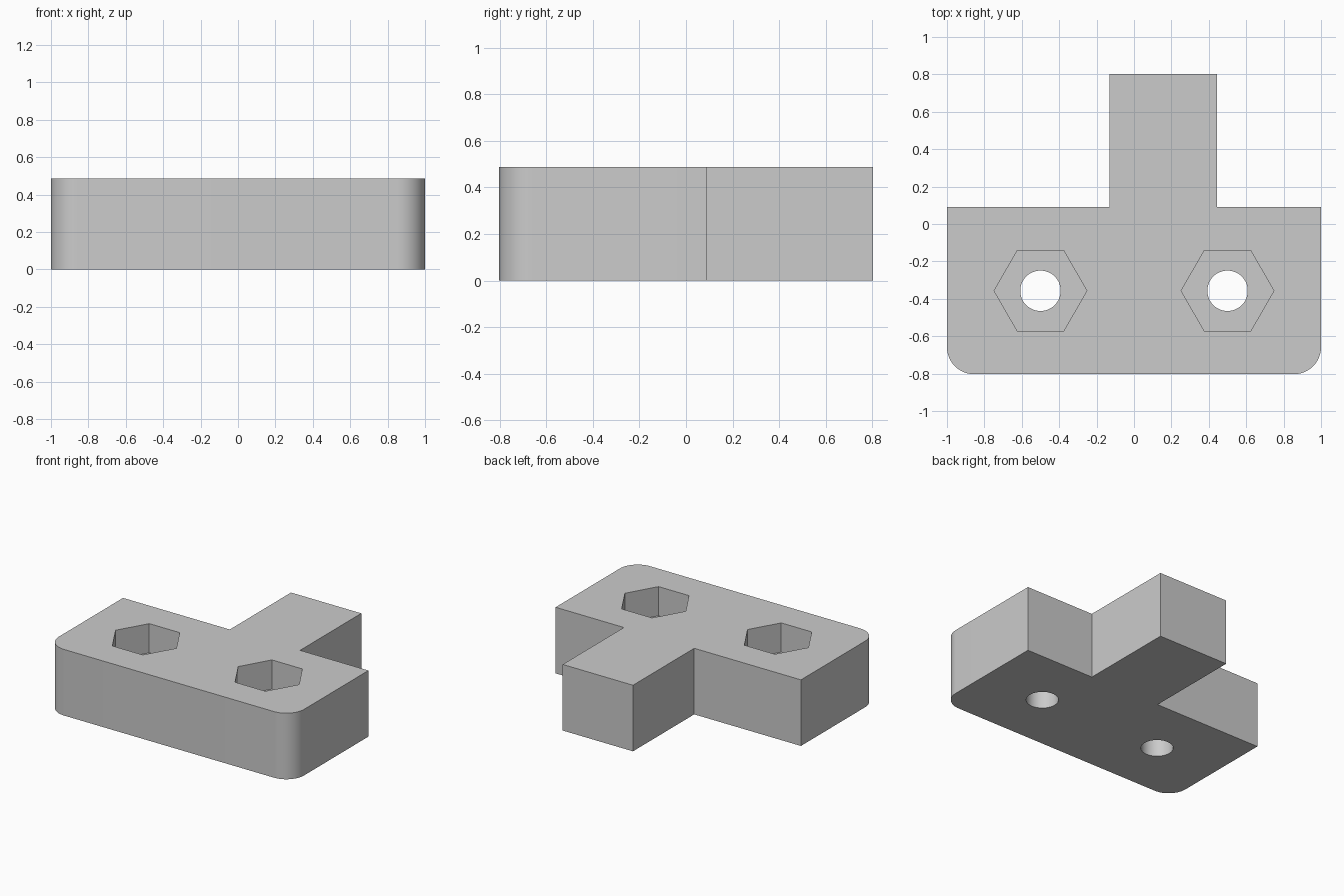
import bpy
import bmesh
import math

if "Cube" in bpy.data.objects:
    bpy.data.objects.remove(bpy.data.objects["Cube"], do_unlink=True)

HEIGHT = 0.487
POCKET_DEPTH = 0.215
FRONT, SHOULDER, BACK = -0.803, 0.09, 0.803
ARM_LEFT, ARM_RIGHT = -0.13, 0.443
CORNER = 0.145
HOLE_Y = -0.357

# Grey plastic
grey = bpy.data.materials.new("grey")
grey.use_nodes = True
grey.diffuse_color = (0.6, 0.6, 0.6, 1)
grey.node_tree.nodes["Principled BSDF"].inputs["Base Color"].default_value = (0.6, 0.6, 0.6, 1)


def arc(cx, cy, start, steps=12):
    """Quarter circle of profile points, counter-clockwise from start degrees."""
    angles = [math.radians(start + 90 * i / steps) for i in range(steps + 1)]
    return [(cx + CORNER * math.cos(a), cy + CORNER * math.sin(a)) for a in angles]


def prism(name, outline, bottom, top):
    """Extrude a flat outline upward into a solid."""
    bm = bmesh.new()
    face = bm.faces.new([bm.verts.new((x, y, bottom)) for x, y in outline])
    result = bmesh.ops.extrude_face_region(bm, geom=[face])
    verts = [v for v in result["geom"] if isinstance(v, bmesh.types.BMVert)]
    bmesh.ops.translate(bm, verts=verts, vec=(0, 0, top - bottom))
    bmesh.ops.recalc_face_normals(bm, faces=bm.faces)
    mesh = bpy.data.meshes.new(name)
    bm.to_mesh(mesh)
    bm.free()
    mesh.materials.append(grey)
    obj = bpy.data.objects.new(name, mesh)
    bpy.context.collection.objects.link(obj)
    return obj


def polygon(cx, cy, radius, sides):
    return [(cx + radius * math.cos(math.tau * i / sides),
             cy + radius * math.sin(math.tau * i / sides)) for i in range(sides)]


def cut(target, cutter):
    """Subtract the cutter from the target and discard it."""
    cutter.hide_render = True
    mod = target.modifiers.new("cut", "BOOLEAN")
    mod.operation = "DIFFERENCE"
    mod.solver = "EXACT"
    mod.object = cutter
    bpy.context.view_layer.objects.active = target
    bpy.ops.object.modifier_apply(modifier=mod.name)
    bpy.data.objects.remove(cutter, do_unlink=True)


# T-shaped bracket with two rounded front corners
outline = arc(-1 + CORNER, FRONT + CORNER, 180) + arc(1 - CORNER, FRONT + CORNER, 270)
outline += [(1, SHOULDER), (ARM_RIGHT, SHOULDER), (ARM_RIGHT, BACK),
            (ARM_LEFT, BACK), (ARM_LEFT, SHOULDER), (-1, SHOULDER)]
bracket = prism("bracket", outline, 0, HEIGHT)

# Hexagonal nut pockets above round bolt holes
for x in (-0.5, 0.5):
    cut(bracket, prism("nut_pocket_cutter", polygon(x, HOLE_Y, 0.248, 6),
                       HEIGHT - POCKET_DEPTH, HEIGHT + 0.1))
    cut(bracket, prism("bolt_hole_cutter", polygon(x, HOLE_Y, 0.108, 48),
                       -0.1, HEIGHT + 0.1))

# Smooth the round walls, keep the flat edges sharp
bpy.ops.object.select_all(action="DESELECT")
bracket.select_set(True)
bpy.context.view_layer.objects.active = bracket
bpy.ops.object.shade_smooth_by_angle(angle=math.radians(30))
